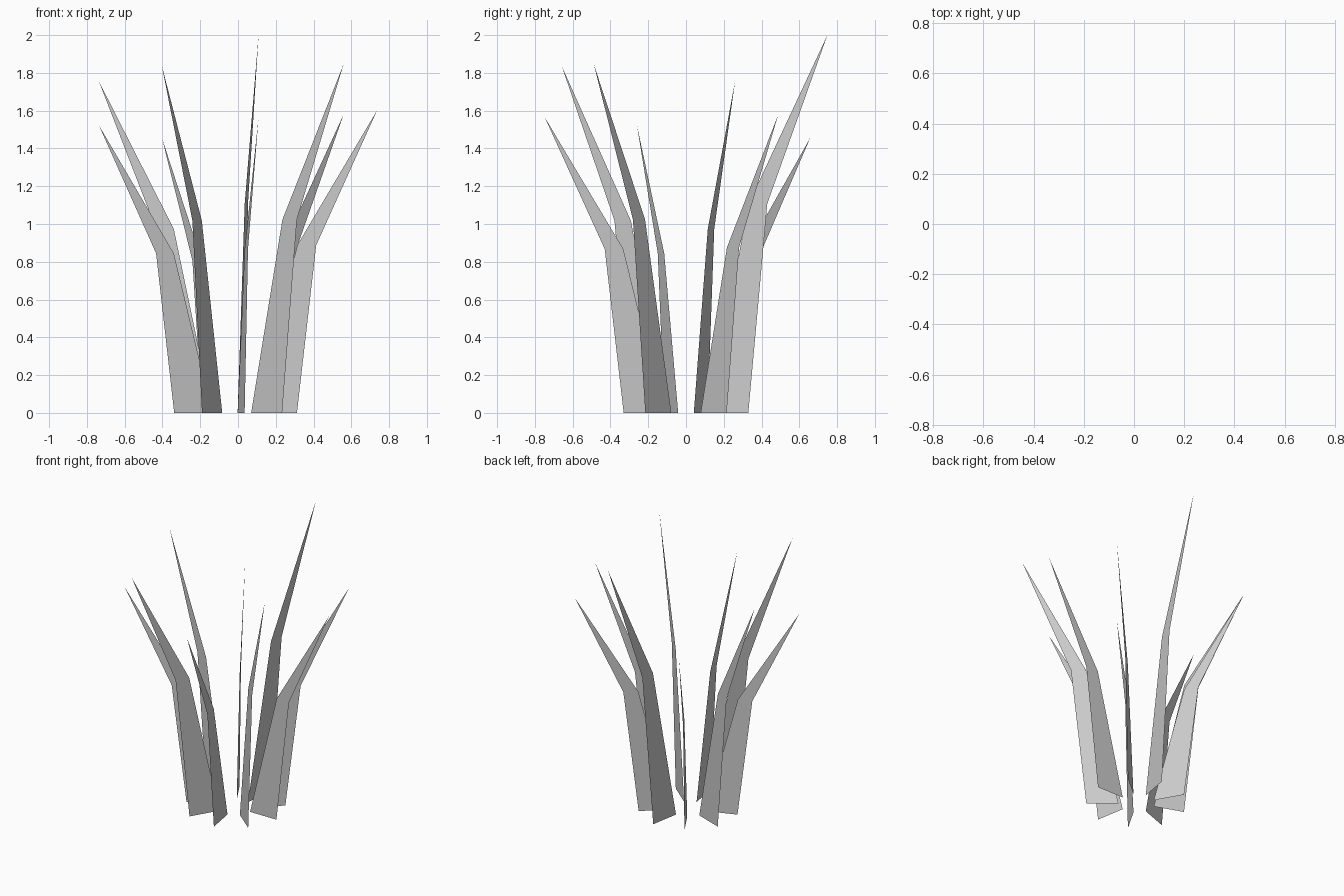
import bpy
from math import radians
from mathutils import Matrix

if "Cube" in bpy.data.objects:
    bpy.data.objects.remove(bpy.data.objects["Cube"])

# Blade profile: (radius, fraction of blade height)
PROFILE = [(0.121, 0), (0.335, 0), (0.437, 0.554), (0.76, 1), (0.337, 0.554)]
# Blade heights, one every 40 degrees counter-clockwise from +x
HEIGHTS = [1.603, 1.58, 2.0, 1.457, 1.757, 1.524, 1.837, 1.566, 1.847]
CENTRE_X = -0.023


def blade(index, height):
    """Flat upright blade standing in a radial plane."""
    turn = Matrix.Translation((CENTRE_X, 0, 0)) @ Matrix.Rotation(radians(40 * index), 4, 'Z')
    mesh = bpy.data.meshes.new("grass_blade")
    # inner and outer quad for the stem, triangle for the tip
    mesh.from_pydata([(r, 0, f * height) for r, f in PROFILE], [], [(0, 1, 2, 4), (4, 2, 3)])
    mesh.transform(turn)
    obj = bpy.data.objects.new(f"grass_blade_{index + 1}", mesh)
    bpy.context.collection.objects.link(obj)


# Ring of blades
for i, h in enumerate(HEIGHTS):
    blade(i, h)
